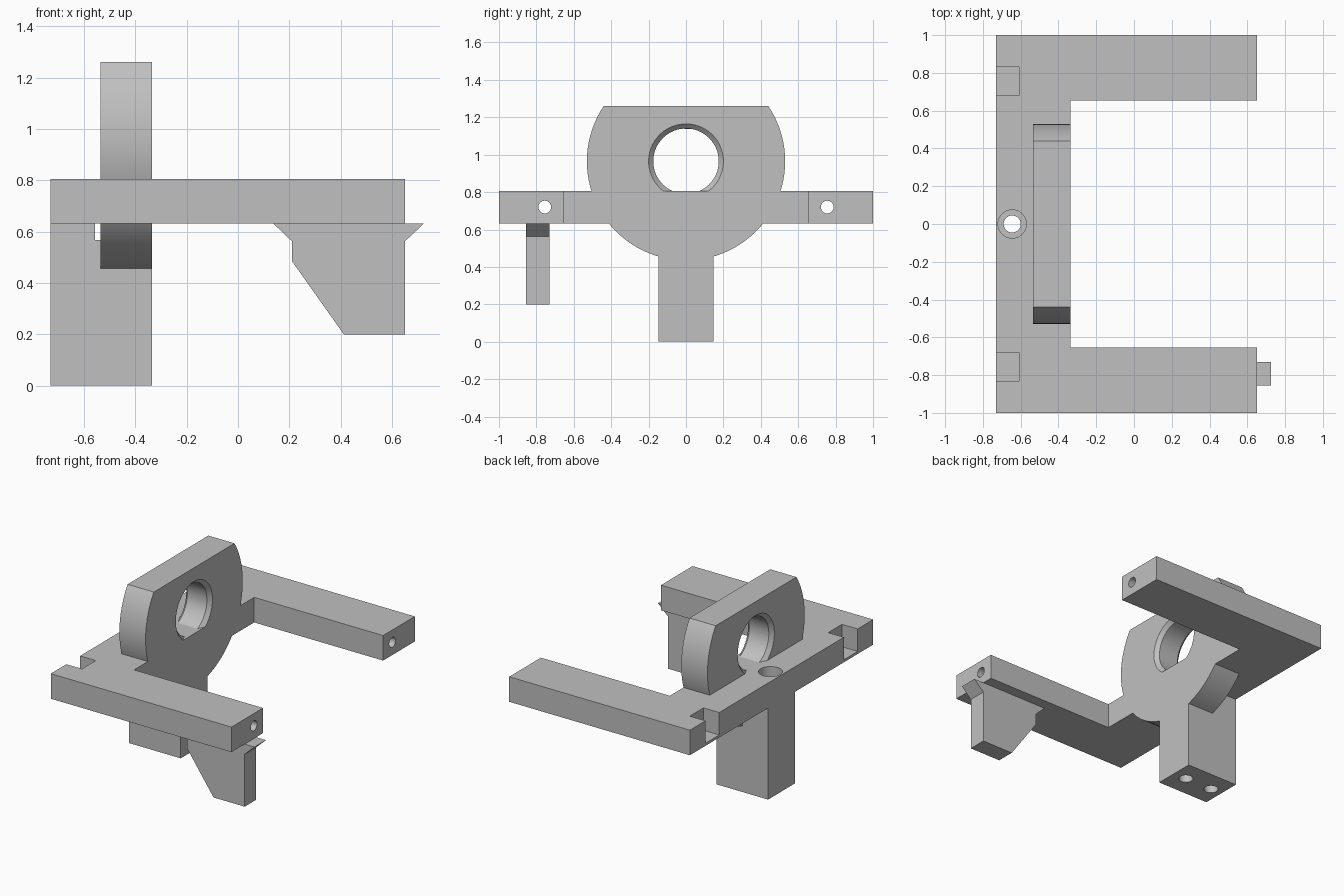
import bpy, bmesh, math
from mathutils import Matrix, Vector

cube = bpy.data.objects.get("Cube")
if cube:
    bpy.data.objects.remove(cube, do_unlink=True)

grey = bpy.data.materials.new("plain_grey")
grey.use_nodes = True
COLOUR = (0.53, 0.53, 0.53, 1)
grey.diffuse_color = COLOUR
grey.node_tree.nodes["Principled BSDF"].inputs["Base Color"].default_value = COLOUR


def finish(name, bm):
    bmesh.ops.recalc_face_normals(bm, faces=bm.faces)
    mesh = bpy.data.meshes.new(name)
    bm.to_mesh(mesh)
    bm.free()
    mesh.materials.append(grey)
    obj = bpy.data.objects.new(name, mesh)
    bpy.context.collection.objects.link(obj)
    return obj


def prism(name, points, offset):
    """Extrude a flat outline of 3D points along an offset."""
    bm = bmesh.new()
    face = bm.faces.new([bm.verts.new(p) for p in points])
    new = bmesh.ops.extrude_face_region(bm, geom=[face])["geom"]
    verts = [g for g in new if isinstance(g, bmesh.types.BMVert)]
    bmesh.ops.translate(bm, verts=verts, vec=offset)
    return finish(name, bm)


def box(name, x0, x1, y0, y1, z0, z1):
    corners = [(x0, y0, z0), (x1, y0, z0), (x1, y1, z0), (x0, y1, z0)]
    return prism(name, corners, (0, 0, z1 - z0))


def rod(name, start, end, r0, r1=None, sides=48):
    """Cylinder or cone between two points."""
    a, b = Vector(start), Vector(end)
    bm = bmesh.new()
    turn = (b - a).to_track_quat('Z', 'Y').to_matrix().to_4x4()
    bmesh.ops.create_cone(bm, cap_ends=True, segments=sides, radius1=r0,
                          radius2=r0 if r1 is None else r1, depth=(b - a).length,
                          matrix=Matrix.Translation((a + b) / 2) @ turn)
    return finish(name, bm)


def combine(target, tool, operation='DIFFERENCE'):
    """Apply a boolean and discard the tool."""
    tool.hide_render = True
    mod = target.modifiers.new("bool", 'BOOLEAN')
    mod.operation, mod.solver, mod.object = operation, 'EXACT', tool
    bpy.context.view_layer.objects.active = target
    bpy.ops.object.modifier_apply(modifier=mod.name)
    bpy.data.objects.remove(tool, do_unlink=True)


BACK, FRONT, TIP = -0.73, -0.335, 0.65   # spine back, spine front, arm ends
LOW, HIGH = 0.632, 0.805                 # plate thickness
RING_X, RING_Z, RING_R, TOP = -0.535, 0.965, 0.53, 1.26

# C-shaped plate
half = [(BACK, 1), (TIP, 1), (TIP, 0.655), (FRONT, 0.655)]
outline = half + [(x, -y) for x, y in reversed(half)]
body = prism("bracket_body", [(x, y, LOW) for x, y in outline], (0, 0, HIGH - LOW))

# Bearing ring with flat top and chamfered bore
ring = rod("ring", (RING_X, 0, RING_Z), (FRONT, 0, RING_Z), RING_R, sides=96)
combine(ring, box("flat_cutter", -1, 0, -1, 1, TOP, 2))
combine(ring, rod("bore", (-1, 0, RING_Z), (0, 0, RING_Z), 0.175, sides=64))
for x, d in ((FRONT, -1), (RING_X, 1)):
    combine(ring, rod("chamfer", (x - d * 0.01, 0, RING_Z), (x + d * 0.025, 0, RING_Z),
                      0.21, 0.175, sides=64))
combine(body, ring, 'UNION')

# Post under the spine
combine(body, box("post", BACK, FRONT, -0.147, 0.147, 0, 0.7), 'UNION')

# Narrow slot behind the ring
combine(body, box("slot", -0.557, RING_X, -0.3, 0.3, 0.567, LOW))

# Vertical screw holes, the rear one counterbored
combine(body, rod("rear_hole", (-0.645, 0, -0.1), (-0.645, 0, 1), 0.045))
combine(body, rod("counterbore", (-0.645, 0, 0.7), (-0.645, 0, 0.9), 0.075))
combine(body, rod("ring_hole", (-0.435, 0, -0.1), (-0.435, 0, 0.57), 0.045))

# Nut pockets and long holes through both arms
for s in (-1, 1):
    combine(body, box("pocket", -0.8, -0.61, s * 0.755 - 0.075, s * 0.755 + 0.075, 0.65, 0.9))
    combine(body, rod("arm_hole", (-0.7, s * 0.755, 0.72), (0.8, s * 0.755, 0.72), 0.034))

# Latch hook below the right-hand arm
profile = [(0.137, LOW), (0.21, 0.562), (0.21, 0.485), (0.412, 0.2),
           (TIP, 0.2), (TIP, 0.562), (0.725, LOW)]
hook = prism("latch_hook", [(x, -0.855, z) for x, z in profile], (0, 0.125, 0))

# Smooth curved walls, keep edges sharp
for obj in (body, hook):
    bpy.ops.object.select_all(action='DESELECT')
    obj.select_set(True)
    bpy.context.view_layer.objects.active = obj
    bpy.ops.object.shade_smooth_by_angle(angle=math.radians(25))
